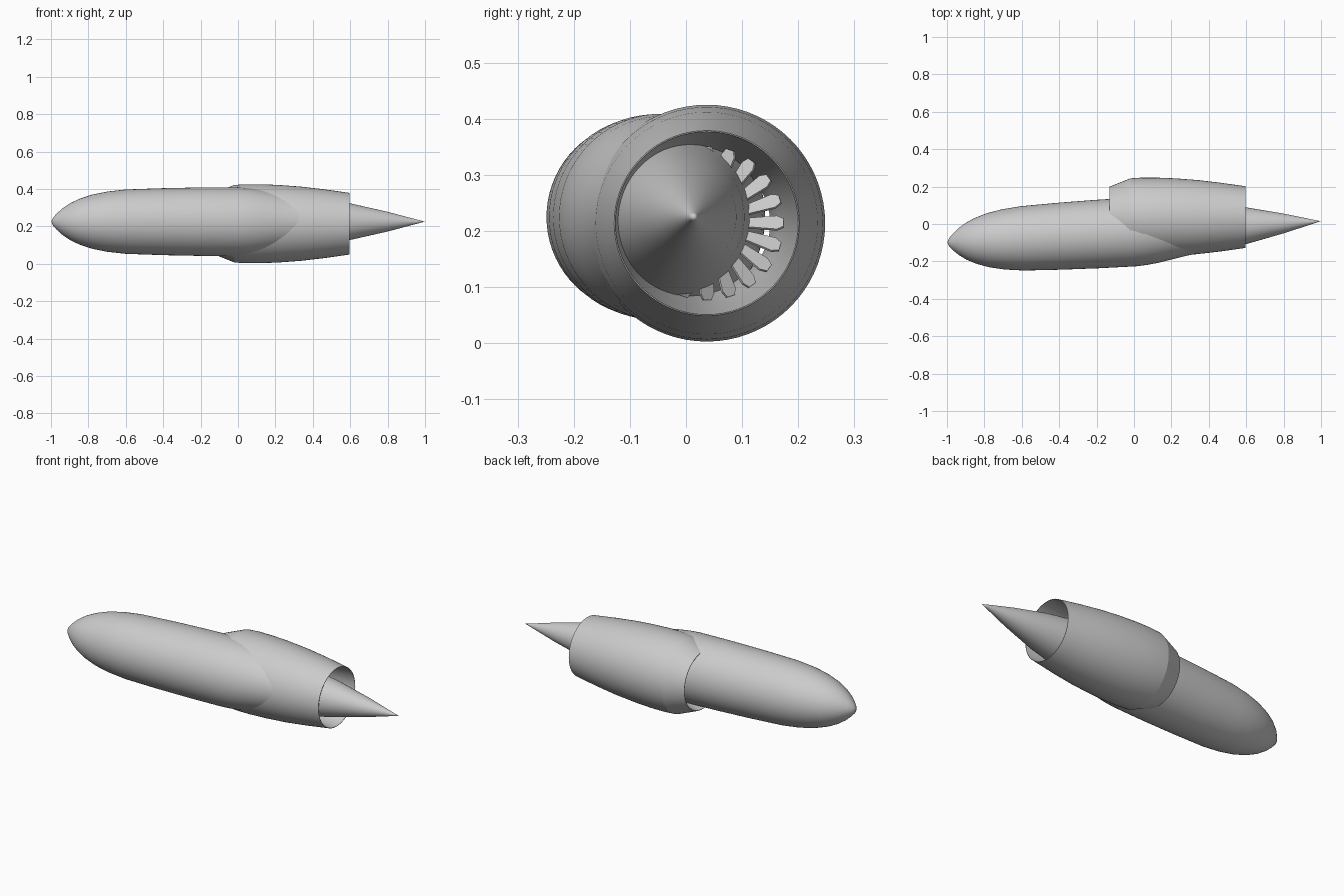
import bpy, bmesh
from math import pi, cos, sin, atan, radians
from mathutils import Matrix, Vector

if "Cube" in bpy.data.objects:
    bpy.data.objects.remove(bpy.data.objects["Cube"])


def finish(name, bm, angle):
    bmesh.ops.recalc_face_normals(bm, faces=bm.faces)
    mesh = bpy.data.meshes.new(name)
    bm.to_mesh(mesh)
    bm.free()
    ob = bpy.data.objects.new(name, mesh)
    bpy.context.collection.objects.link(ob)
    bpy.ops.object.select_all(action='DESELECT')
    ob.select_set(True)
    bpy.context.view_layer.objects.active = ob
    if angle:
        bpy.ops.object.shade_smooth_by_angle(angle=radians(angle))
    return ob


def lathe(name, profile, closed, angle, steps=72):
    """Spin (x, radius) points round the x axis."""
    bm = bmesh.new()
    vs = [bm.verts.new((x, 0, r)) for x, r in profile]
    pairs = list(zip(vs, vs[1:])) + ([(vs[-1], vs[0])] if closed else [])
    edges = [bm.edges.new(p) for p in pairs]
    bmesh.ops.spin(bm, geom=vs + edges, cent=(0, 0, 0), axis=(1, 0, 0),
                   angle=2 * pi, steps=steps, use_merge=True)
    bmesh.ops.remove_doubles(bm, verts=bm.verts, dist=1e-5)
    return finish(name, bm, angle)


# Slender engine body with rounded nose and tail cone, slightly yawed
core = lathe("engine_core", [
    (-1, 0), (-.99, .022), (-.97, .044), (-.94, .071), (-.9, .098),
    (-.85, .122), (-.78, .145), (-.7, .161), (-.6, .172), (-.4, .179),
    (-.2, .183), (0, .184), (.06, .180), (.12, .172), (.2, .157),
    (.28, .142), (.36, .132), (.45, .121), (.6, .098), (.8, .053),
    (.97, .008), (1, 0)], False, 40)
core.location = (0, -.0425, .225)
core.rotation_euler.z = atan(.0575)

# Offset fan cowl: bevelled lip, tapered outside, narrowing duct inside
cowl = lathe("fan_cowl", [
    (-.13, .163), (-.02, .207), (.04, .211), (.12, .211), (.22, .207),
    (.34, .198), (.46, .184), (.595, .165),
    (.595, .163), (.44, .151), (.3, .138), (.22, .127), (.12, .113),
    (0, .125), (-.13, .161)], True, 15)
cowl.location = (0, .037, .214)

# Ring of twenty pitched fan blades with clipped tips
bm = bmesh.new()
outline = [(-.008, .06), (-.014, .125), (-.008, .137),
           (.008, .137), (.014, .125), (.008, .06)]
for i in range(20):
    turn = Matrix.Rotation(i * 2 * pi / 20, 3, 'X')
    sides = []
    for t in (-.0015, .0015):
        pts = [turn @ Vector((w * .7 + t, w * .85 - t, r)) for w, r in outline]
        sides.append([bm.verts.new(p) for p in pts])
    a, b = sides
    bm.faces.new(a)
    bm.faces.new(b[::-1])
    for k in range(6):
        n = (k + 1) % 6
        bm.faces.new((a[k], b[k], b[n], a[n]))
blades = finish("fan_blades", bm, 0)
blades.location = (.3, .037, .214)
